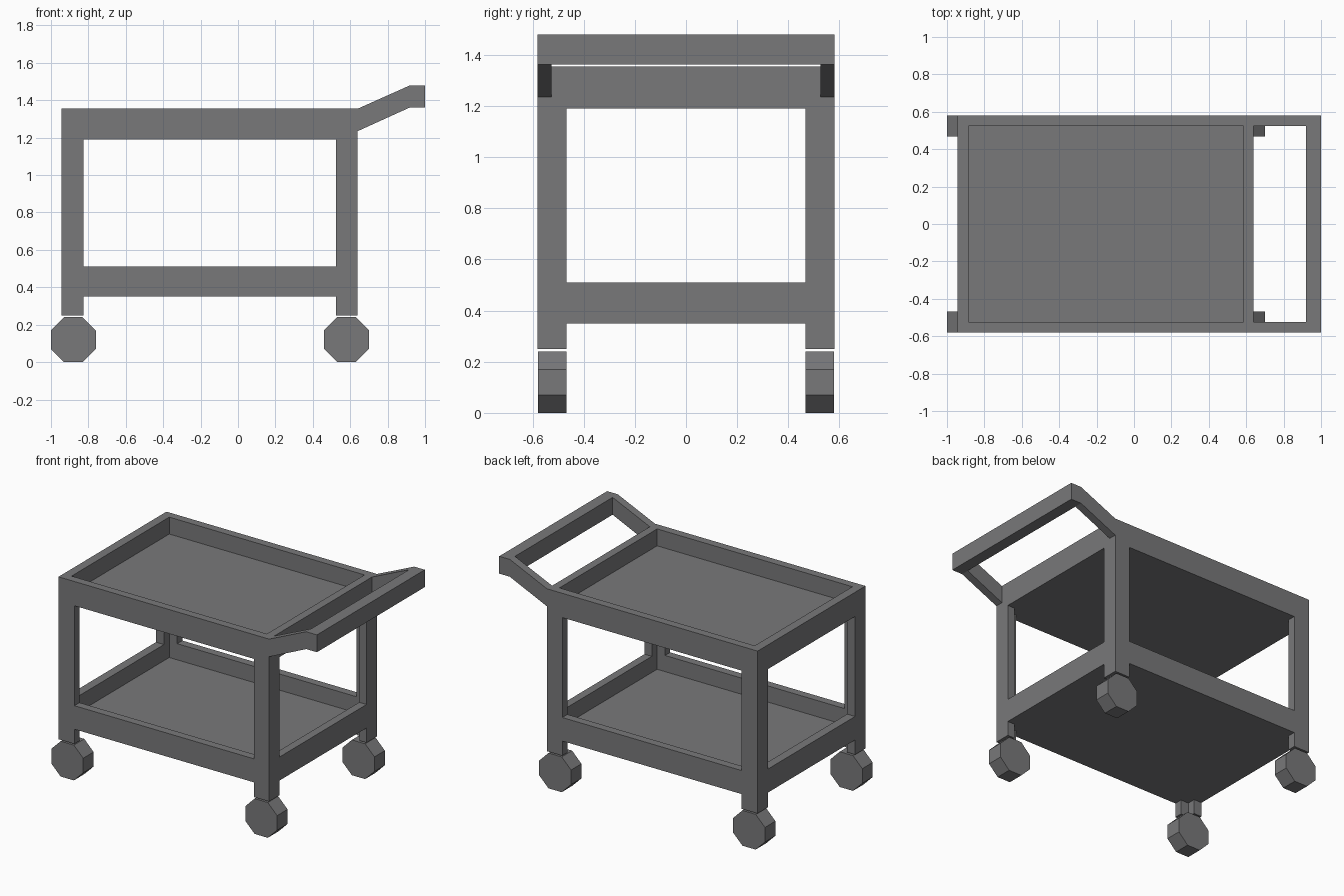
import bpy, bmesh, math
from mathutils import Vector, Matrix

if "Cube" in bpy.data.objects:
    bpy.data.objects.remove(bpy.data.objects["Cube"])

grey = bpy.data.materials.new("cart grey")
grey.diffuse_color = (0.19, 0.19, 0.195, 1)
grey.use_nodes = True
grey.node_tree.nodes["Principled BSDF"].inputs["Base Color"].default_value = grey.diffuse_color


def finish(bm, name):
    bmesh.ops.remove_doubles(bm, verts=bm.verts, dist=1e-5)
    bmesh.ops.recalc_face_normals(bm, faces=bm.faces)
    me = bpy.data.meshes.new(name)
    bm.to_mesh(me)
    bm.free()
    me.materials.append(grey)
    ob = bpy.data.objects.new(name, me)
    bpy.context.collection.objects.link(ob)
    return ob


def block_skin(axes, solid):
    """One closed skin around the grid cells for which solid(x, y, z) is true."""
    bm = bmesh.new()
    size = [len(a) - 1 for a in axes]

    def filled(c):
        if any(not 0 <= c[k] < size[k] for k in range(3)):
            return False
        return solid(*[(axes[k][c[k]] + axes[k][c[k] + 1]) / 2 for k in range(3)])

    for i in range(size[0]):
        for j in range(size[1]):
            for k in range(size[2]):
                c = (i, j, k)
                if not filled(c):
                    continue
                for a in range(3):
                    for side in (0, 1):
                        n = list(c)
                        n[a] += 2 * side - 1
                        if filled(n):
                            continue
                        u, v = [b for b in range(3) if b != a]
                        ring = []
                        for du, dv in ((0, 0), (1, 0), (1, 1), (0, 1)):
                            p = list(c)
                            p[a] += side
                            p[u] += du
                            p[v] += dv
                            ring.append(bm.verts.new([axes[q][p[q]] for q in range(3)]))
                        # wind each face outward
                        face = bm.faces.new(ring)
                        face.normal_update()
                        if face.normal[a] * (2 * side - 1) < 0:
                            face.normal_flip()
    return bm


# Frame: two trays with raised rims, joined by four angle-section legs
def frame_solid(x, y, z):
    inside = -0.885 < x < 0.585 and abs(y) < 0.525
    if inside:
        return 1.19 < z < 1.24 or 0.35 < z < 0.40        # tray floors
    if 1.19 < z or 0.35 < z < 0.51:
        return True                                      # tray rims
    return (x < -0.825 or x > 0.525) and abs(y) > 0.468  # legs


finish(block_skin((
    (-0.945, -0.885, -0.825, 0.525, 0.585, 0.64),
    (-0.58, -0.525, -0.468, 0.468, 0.525, 0.58),
    (0.25, 0.35, 0.40, 0.51, 1.19, 1.24, 1.355)), frame_solid), "trolley_frame")

# Push handle: U shape, with the arms sloped up from the upper tray
bm = block_skin(((0.64, 0.92, 1.0), (-0.58, -0.525, 0.525, 0.58), (0, 1)),
                lambda x, y, z: x > 0.92 or abs(y) > 0.525)
for v in bm.verts:
    low, high = (1.235, 1.355) if v.co.x < 0.7 else (1.362, 1.48)
    v.co.z = high if v.co.z > 0.5 else low
finish(bm, "push_handle")

# Eight-sided wheels
for x, end in ((-0.88, "left"), (0.58, "right")):
    for s, side in ((-1, "front"), (1, "back")):
        bm = bmesh.new()
        r = 0.12 / math.cos(math.pi / 8)
        bmesh.ops.create_cone(
            bm, cap_ends=True, segments=8, radius1=r, radius2=r, depth=0.112,
            matrix=Matrix.Translation((x, s * 0.523, 0.12))
            @ Matrix.Rotation(math.pi / 2, 4, 'X')
            @ Matrix.Rotation(math.pi / 8, 4, 'Z'))
        # keep a flat side on the floor whatever the start angle
        if min(v.co.z for v in bm.verts) < -0.005:
            bmesh.ops.rotate(bm, verts=bm.verts, cent=(x, 0, 0.12),
                             matrix=Matrix.Rotation(math.pi / 8, 3, 'Y'))
        finish(bm, f"{side}_{end}_wheel")
